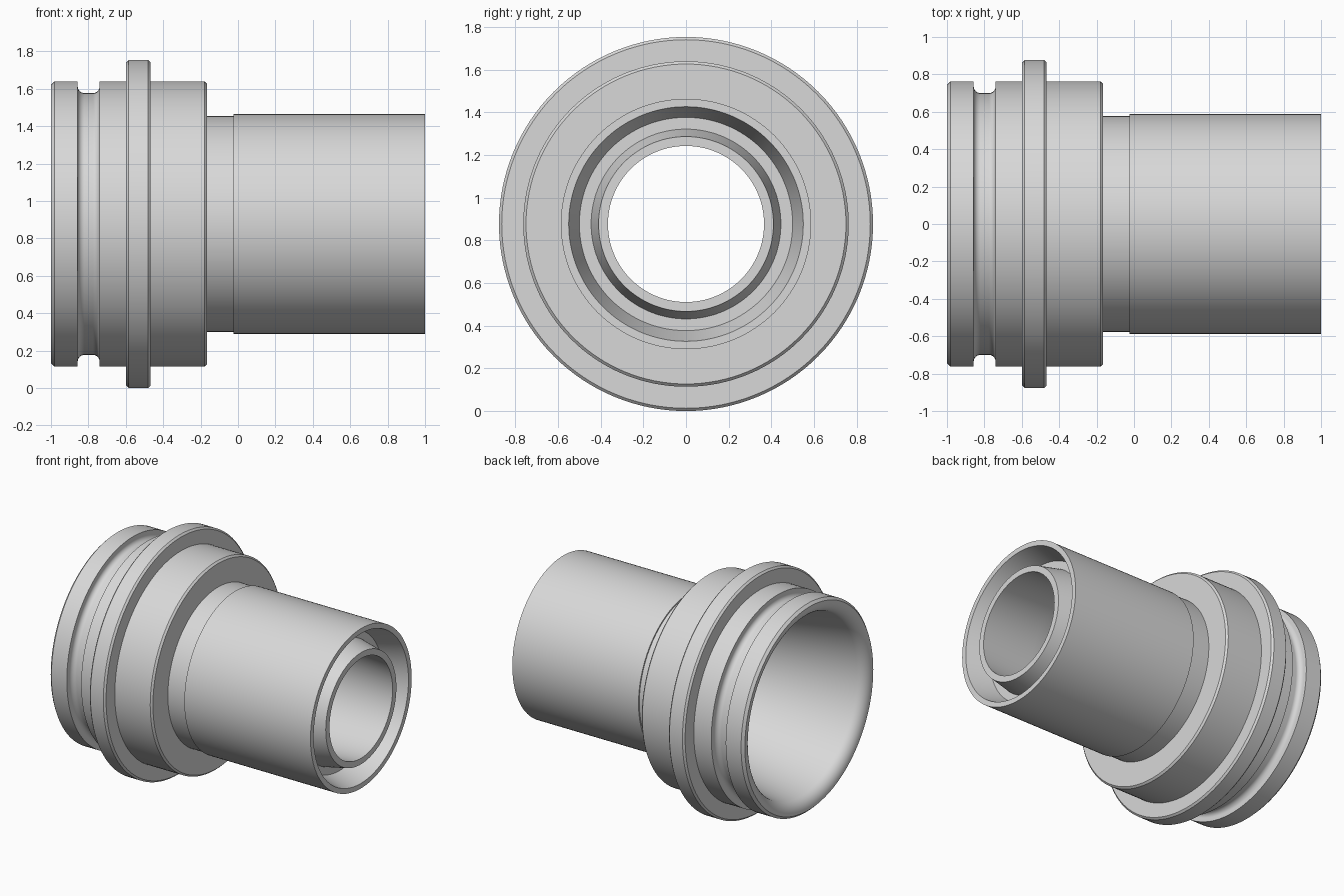
import bpy
import bmesh
import math
from mathutils import Vector, Matrix

SIDES = 128
AXIS_Z = 0.877
CHAMFER = 0.013

cube = bpy.data.objects.get("Cube")
if cube:
    bpy.data.objects.remove(cube, do_unlink=True)

# Single grey plastic material
grey = bpy.data.materials.new("light_grey_plastic")
grey.use_nodes = True
colour = (0.69, 0.69, 0.69, 1.0)
grey.diffuse_color = colour
grey.node_tree.nodes["Principled BSDF"].inputs["Base Color"].default_value = colour


def soften_corners(corners):
    """Turn (x, radius, size) corners into a closed outline: small sizes are
    cut as flat chamfers, larger ones become round fillets."""
    outline = []
    count = len(corners)
    for i, (x, r, size) in enumerate(corners):
        here = Vector((x, r))
        if size == 0:
            outline.append(here)
            continue
        before = (Vector(corners[i - 1][:2]) - here).normalized()
        after = (Vector(corners[(i + 1) % count][:2]) - here).normalized()
        half = before.angle(after) / 2
        reach = size / math.tan(half)
        centre = here + (before + after).normalized() * size / math.sin(half)
        start = here + before * reach - centre
        end = here + after * reach - centre
        turn = start.angle(end)
        steps = 1 if size < 0.03 else 8
        for k in range(steps + 1):
            t = k / steps
            arc = start * math.sin((1 - t) * turn) + end * math.sin(t * turn)
            outline.append(centre + arc / math.sin(turn))
    return outline


def lathe(name, outline):
    """Revolve a closed outline around the x axis."""
    bm = bmesh.new()
    rings = []
    for s in range(SIDES):
        spin = Matrix.Rotation(math.tau * s / SIDES, 3, 'X')
        rings.append([bm.verts.new(spin @ Vector((p.x, 0, p.y))) for p in outline])
    for s in range(SIDES):
        a, b = rings[s], rings[(s + 1) % SIDES]
        for i in range(len(outline)):
            j = (i + 1) % len(outline)
            bm.faces.new((a[i], a[j], b[j], b[i]))
    bmesh.ops.recalc_face_normals(bm, faces=bm.faces)
    mesh = bpy.data.meshes.new(name)
    bm.to_mesh(mesh)
    bm.free()
    mesh.materials.append(grey)
    obj = bpy.data.objects.new(name, mesh)
    bpy.context.collection.objects.link(obj)
    obj.location.z = AXIS_Z
    bpy.ops.object.select_all(action='DESELECT')
    obj.select_set(True)
    bpy.context.view_layer.objects.active = obj
    bpy.ops.object.shade_smooth_by_angle(angle=math.radians(30))
    weighted = obj.modifiers.new("flat_face_normals", 'WEIGHTED_NORMAL')
    weighted.keep_sharp = True


# Collar with seal groove
collar = [(-1.0, 0.763, 0.018), (-0.857, 0.763, 0), (-0.857, 0.7, 0.035),
          (-0.74, 0.7, 0.035), (-0.74, 0.763, 0)]
# Raised flange and shoulder behind it
flange = [(-0.598, 0.763, 0), (-0.598, 0.877, CHAMFER), (-0.467, 0.877, CHAMFER),
          (-0.467, 0.763, 0), (-0.166, 0.763, CHAMFER)]
# Neck and outer hose tube
tube = [(-0.166, 0.577, 0), (-0.025, 0.577, 0), (-0.025, 0.587, 0), (1.0, 0.587, 0)]
# Shallow tapered ring slot between the outer and inner tubes
slot = [(1.0, 0.55, 0), (0.83, 0.5, 0), (0.83, 0.445, 0), (1.0, 0.41, 0)]
# Funnel bore easing into a straighter outlet, with a rounded mouth
bore = [(1.0, 0.366, 0), (0.4, 0.4, 2.5), (-1.0, 0.668, 0.085)]

lathe("hose_adapter_body", soften_corners(collar + flange + tube + slot + bore))
